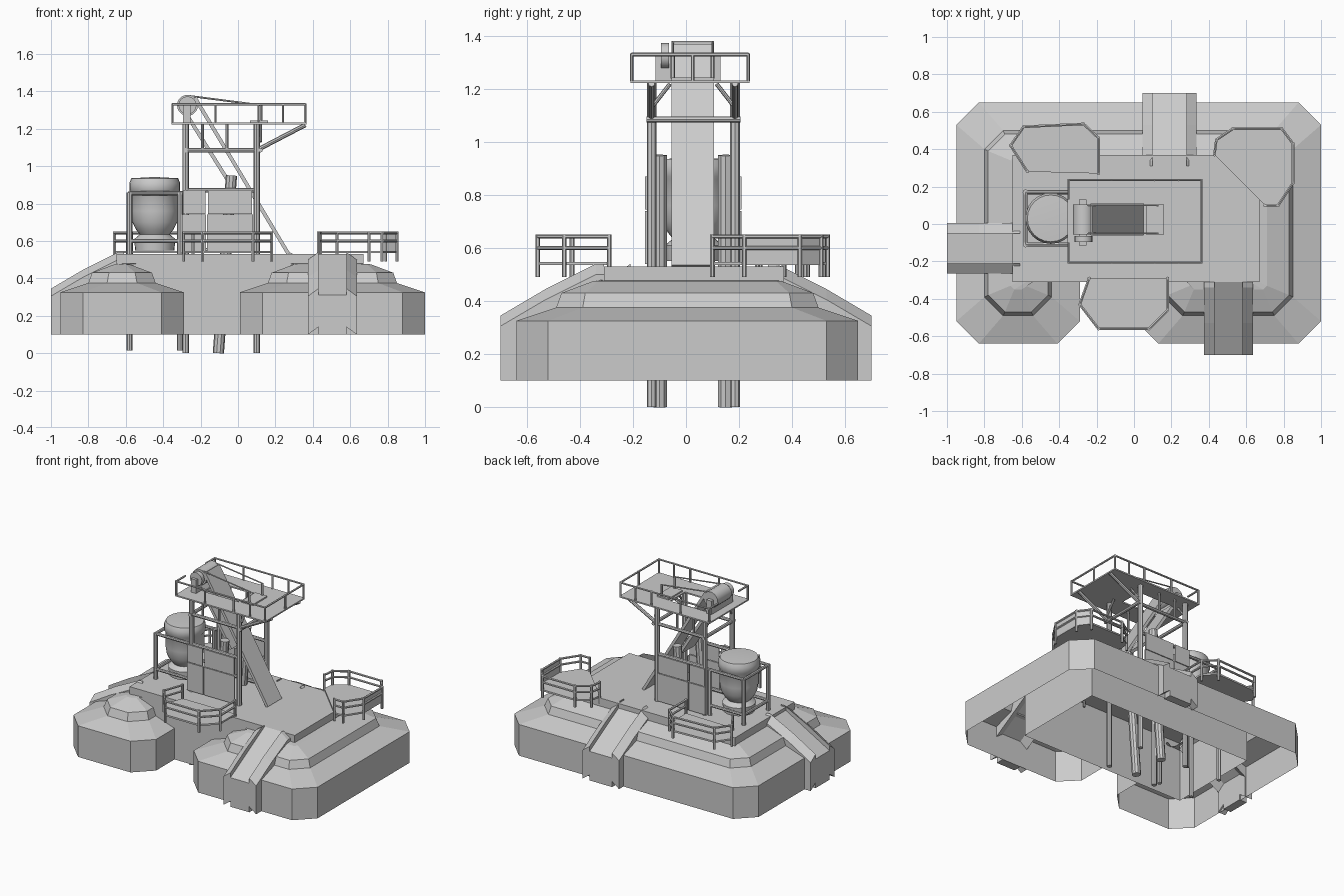
import bpy, bmesh, math
from mathutils import Vector

cube = bpy.data.objects.get("Cube")
if cube:
    bpy.data.objects.remove(cube)

grey = bpy.data.materials.new("plain_grey")
grey.use_nodes = True
COLOUR = (0.6, 0.6, 0.6, 1)
grey.diffuse_color = COLOUR
grey.node_tree.nodes["Principled BSDF"].inputs["Base Color"].default_value = COLOUR


def finish(name, bm, smooth=True):
    bmesh.ops.recalc_face_normals(bm, faces=bm.faces)
    mesh = bpy.data.meshes.new(name)
    bm.to_mesh(mesh)
    bm.free()
    ob = bpy.data.objects.new(name, mesh)
    bpy.context.collection.objects.link(ob)
    mesh.materials.append(grey)
    if smooth:
        bpy.ops.object.select_all(action='DESELECT')
        ob.select_set(True)
        bpy.context.view_layer.objects.active = ob
        bpy.ops.object.shade_smooth_by_angle(angle=math.radians(35))
    return ob


def tube(bm, a, b, r, sides=8):
    a, b = Vector(a), Vector(b)
    d = b - a
    made = bmesh.ops.create_cone(bm, cap_ends=True, segments=sides, radius1=r, radius2=r, depth=d.length)
    m = d.to_track_quat('Z', 'Y').to_matrix().to_4x4()
    m.translation = (a + b) / 2
    bmesh.ops.transform(bm, matrix=m, verts=made["verts"])


def extrude(bm, pts, offset):
    """Solid made by moving a flat polygon along an offset; returns the first cap."""
    offset = Vector(offset)
    low = [bm.verts.new(p) for p in pts]
    high = [bm.verts.new(Vector(p) + offset) for p in pts]
    cap = bm.faces.new(low)
    bm.faces.new(high)
    for i in range(len(pts)):
        j = (i + 1) % len(pts)
        bm.faces.new((low[i], low[j], high[j], high[i]))
    return cap


def box(bm, x0, x1, y0, y1, z0, z1):
    return extrude(bm, [(x0, y0, z0), (x1, y0, z0), (x1, y1, z0), (x0, y1, z0)], (0, 0, z1 - z0))


# Central deck, hollow and open underneath
bm = bmesh.new()
bottom = box(bm, -0.65, 0.67, -0.31, 0.37, 0.10, 0.53)
bmesh.ops.recalc_face_normals(bm, faces=bm.faces)
bm.faces.remove(bottom)
finish("deck", bm, False)

# Terraced shell around the deck: corner and its inward direction
corners = [(-.29, -.31, -1, 0), (-.29, -.64, -1, 1), (-.95, -.64, 1, 1), (-.95, .65, 1, -1),
           (1.0, .65, -1, -1), (1.0, -.64, -1, 1), (.01, -.64, 1, 1), (.01, -.31, 1, 0)]
# inset, height, corner cut
levels = [(0, .10, .12), (0, .325, .12), (.15, .375, .10), (.17, .43, .09), (.29, .475, .02)]
bm = bmesh.new()
rows = []
for inset, z, cut in levels:
    pts = [Vector((x + dx * inset, y + dy * inset, z)) for x, y, dx, dy in corners]
    line = [pts[0]]
    for p, c, n in zip(pts, pts[1:], pts[2:]):
        line += [c + (p - c).normalized() * cut, c + (n - c).normalized() * cut]
    rows.append([bm.verts.new(p) for p in line + [pts[-1]]])
# narrow top shelf reaching the deck
rows.append([bm.verts.new((max(-.65, min(.67, v.co.x * .9)), max(-.31, min(.37, v.co.y * .9)), .48))
             for v in rows[-1]])
for lo, hi in zip(rows, rows[1:]):
    for i in range(len(lo) - 1):
        bm.faces.new((lo[i], lo[i + 1], hi[i + 1], hi[i]))
finish("terrace_shell", bm, False)


# Access ramps with sloping side wings
def ramp(name, origin, inward, side, half):
    o, d, s = Vector(origin), Vector(inward), Vector(side)
    bm = bmesh.new()

    def slab(profile, start, width, drop=0):
        extrude(bm, [o + d * u + s * start + Vector((0, 0, z)) for u, z in profile],
                s * width - Vector((0, 0, drop)))

    slab([(0, .10), (0, .31), (.39, .53), (.39, .49), (.06, .29), (.06, .10)], -half, 2 * half)
    wing = [(0, .14), (0, .345), (.17, .445), (.36, .54), (.39, .54), (.39, .49), (.06, .29), (.06, .14)]
    for sign in (-1, 1):
        slab(wing, sign * half, sign * .055, .04)
    finish(name, bm, False)


ramp("front_ramp", (.505, -.70, 0), (0, 1, 0), (1, 0, 0), .075)
ramp("back_ramp", (.19, .70, 0), (0, -1, 0), (1, 0, 0), .09)
ramp("right_ramp", (-1.0, -.13, 0), (1, 0, 0), (0, 1, 0), .08)


# Small railed balconies, open on the last edge
def balcony(name, outline, panels=()):
    bm = bmesh.new()
    extrude(bm, [(x, y, .535) for x, y in outline], (0, 0, .012))
    for i, (x, y) in enumerate(outline):
        tube(bm, (x, y, .49), (x, y, .65), .009, 6)
        if i + 1 < len(outline):
            nx, ny = outline[i + 1]
            for z in (.60, .643):
                tube(bm, (x, y, z), (nx, ny, z), .008, 6)
            if i in panels:
                bm.faces.new([bm.verts.new(p) for p in
                              ((x, y, .54), (nx, ny, .54), (nx, ny, .645), (x, y, .645))])
    finish(name, bm)


balcony("back_right_balcony", [(-.57, .28), (-.66, .42), (-.59, .52), (-.27, .535), (-.19, .46), (-.19, .27)])
balcony("back_left_balcony", [(.43, .37), (.44, .45), (.53, .51), (.79, .51), (.85, .43),
                              (.85, .22), (.77, .10), (.70, .10)], (3, 4))
balcony("front_balcony", [(.18, -.29), (.18, -.46), (.08, -.56), (-.19, -.56), (-.29, -.43), (-.24, -.29)])

# Tower posts, ring beams and braces
FRONT, BACK = -.13, .185
bm = bmesh.new()
for y in (FRONT, BACK):
    for x in (-.28, .10):
        tube(bm, (x, y, 0), (x, y, 1.225), .018)
    tube(bm, (-.28, y, 1.085), (.12, y, 1.085), .012)
    tube(bm, (.11, y, 1.09), (.36, y, 1.22), .012)
    for x in (-.19, -.06):
        tube(bm, (x, y, 1.085), (x, y, 1.225), .008)
for x in (-.28, .12):
    tube(bm, (x, FRONT - .02, 1.085), (x, BACK + .02, 1.085), .012)
    tube(bm, (x, FRONT, 1.13), (x, FRONT + .07, 1.22), .008)
    tube(bm, (x, BACK, 1.13), (x, BACK - .07, 1.22), .008)
finish("tower_frame", bm)

# Upper platform around a belt opening
bm = bmesh.new()
for x0, x1, y0, y1 in ((-.355, .365, -.21, -.06), (-.355, .365, .11, .24),
                       (-.355, -.23, -.06, .11), (.05, .365, -.06, .11)):
    box(bm, x0, x1, y0, y1, 1.223, 1.233)
box(bm, .065, .16, -.055, .105, 1.233, 1.243)
finish("upper_platform", bm, False)

# Upper railing
bm = bmesh.new()
for y in (-.205, .235):
    for x in (-.35, -.12, .11, .24, .36):
        tube(bm, (x, y, 1.23), (x, y, 1.335), .007, 6)
    tube(bm, (-.35, y, 1.33), (.36, y, 1.33), .007, 6)
tube(bm, (.36, .025, 1.23), (.36, .025, 1.335), .007, 6)
tube(bm, (.36, -.205, 1.33), (.36, .235, 1.33), .007, 6)
for y0, y1 in ((-.205, -.10), (.13, .235)):
    tube(bm, (-.35, y0, 1.33), (-.35, y1, 1.33), .007, 6)
finish("upper_railing", bm)

# Conveyor drum, wheel, bearing block and pull cables
bm = bmesh.new()
tube(bm, (-.27, -.055, 1.325), (-.27, .105, 1.325), .056, 20)
tube(bm, (-.27, -.095, 1.325), (-.27, -.065, 1.325), .048, 16)
box(bm, -.295, -.255, -.115, .13, 1.23, 1.33)
for y in (-.05, .10):
    tube(bm, (-.26, y, 1.375), (.13, y, 1.325), .005, 6)
    tube(bm, (.125, y, 1.24), (.125, y, 1.325), .008, 6)
finish("conveyor_head", bm)


# Belts as thin slabs across the middle
def belt(name, x0, z0, x1, z1):
    n = Vector((z1 - z0, 0, x0 - x1)).normalized() * .01
    a, b = Vector((x0, -.055, z0)), Vector((x1, -.055, z1))
    bm = bmesh.new()
    extrude(bm, [a - n, b - n, b + n, a + n], (0, .16, 0))
    finish(name, bm, False)


belt("main_belt", -.23, 1.365, .27, .53)
belt("feed_belt", -.29, 1.30, -.02, .87)

# Leaning supports that run through the deck
bm = bmesh.new()
for y in (-.10, .15):
    tube(bm, (-.105, y, 0), (-.035, y, .95), .03, 10)
finish("leaning_supports", bm)

# Cladding plates on both tower sides
bm = bmesh.new()
for y in (FRONT - .025, BACK + .017):
    for x0, x1 in ((-.30, -.17), (-.165, .08)):
        box(bm, x0, x1, y, y + .008, .54, .74)
        box(bm, x0 + .005, x1 - .005, y, y + .008, .745, .87)
for z in (.55, .87):
    for y in (FRONT, BACK):
        tube(bm, (-.28, y, z), (.10, y, z), .012)
finish("cladding", bm, False)

# Storage tank as a turned profile
profile = [(0, .55), (.105, .55), (.11, .61), (.08, .635), (.10, .66), (.12, .70), (.129, .76), (.129, .86),
           (.136, .87), (.136, .91), (.125, .935), (0, .942)]
bm = bmesh.new()
verts = [bm.verts.new((r, 0, z)) for r, z in profile]
edges = [bm.edges.new(pair) for pair in zip(verts, verts[1:])]
bmesh.ops.spin(bm, geom=verts + edges, cent=(0, 0, 0), axis=(0, 0, 1), angle=math.tau, steps=24)
bmesh.ops.remove_doubles(bm, verts=bm.verts, dist=.0001)
tank = finish("storage_tank", bm)
tank.location = (-.445, .03, 0)

# Cage around the tank
bm = bmesh.new()
for y in (-.11, .17):
    for x in (-.58, -.31):
        tube(bm, (x, y, .015), (x, y, .86), .015)
    for z in (.60, .855):
        tube(bm, (-.58, y, z), (-.28, y, z), .011)
for z in (.60, .855):
    tube(bm, (-.58, -.11, z), (-.58, .17, z), .011)
finish("tank_cage", bm)
